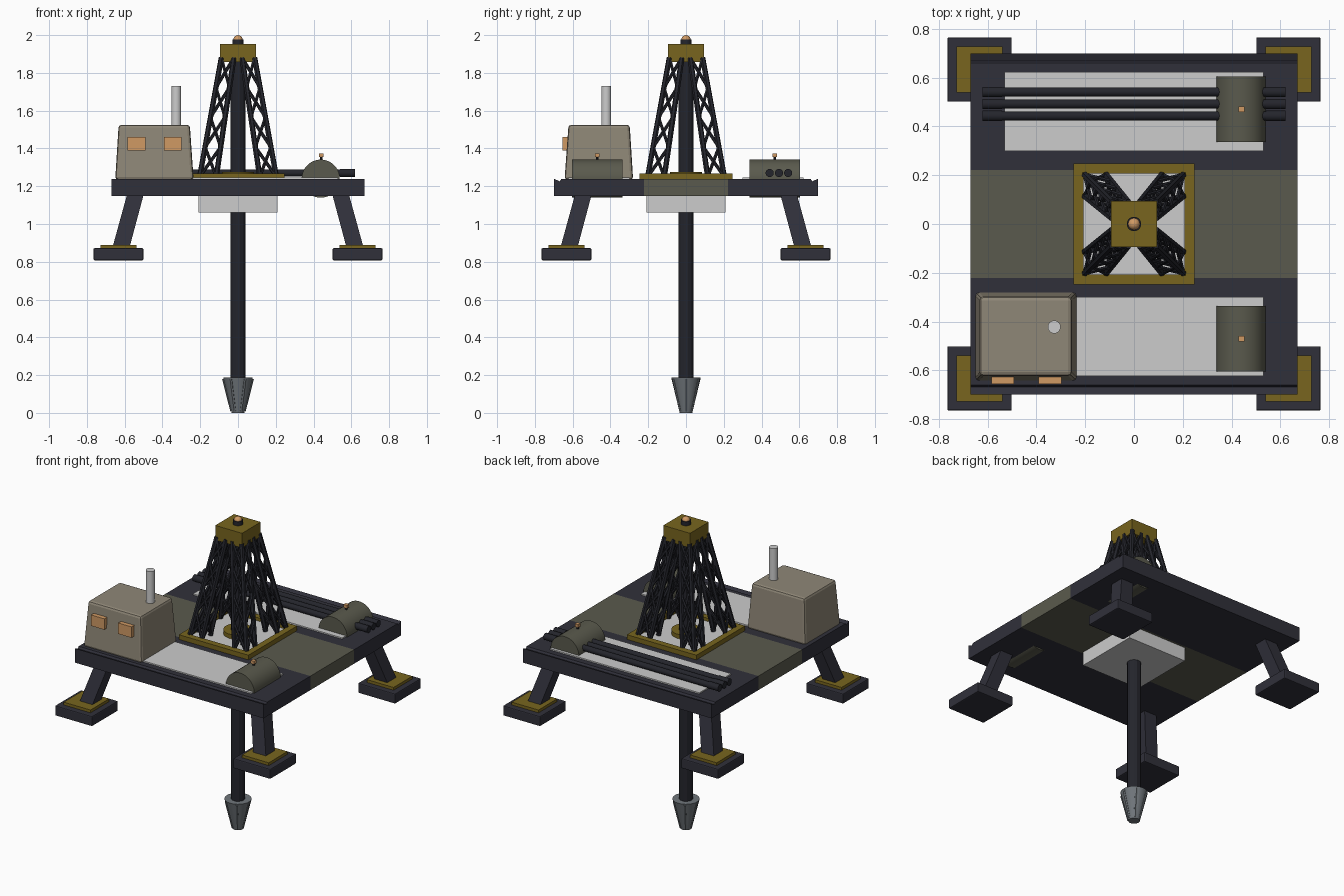
import bpy, bmesh, math
from mathutils import Vector

if "Cube" in bpy.data.objects:
    bpy.data.objects.remove(bpy.data.objects["Cube"])

def material(name, rgb):
    m = bpy.data.materials.new(name)
    lin = [((c / 255 + 0.055) / 1.055) ** 2.4 for c in rgb]
    m.diffuse_color = (*lin, 1)
    m.use_nodes = True
    m.node_tree.nodes["Principled BSDF"].inputs["Base Color"].default_value = m.diffuse_color
    return m

NAVY = material("navy steel", (48, 48, 58))
BLACK = material("black steel", (36, 37, 44))
OLIVE = material("olive grey", (90, 90, 77))
WHITE = material("light grey", (204, 204, 204))
GOLD = material("dark gold", (120, 101, 30))
TAN = material("cabin tan", (143, 135, 119))
ORANGE = material("lamp orange", (208, 154, 100))
METAL = material("bit metal", (112, 118, 123))

def finish(bm, name, mat, bevel=0, smooth=False):
    bmesh.ops.recalc_face_normals(bm, faces=bm.faces)
    me = bpy.data.meshes.new(name)
    bm.to_mesh(me)
    bm.free()
    me.materials.append(mat)
    ob = bpy.data.objects.new(name, me)
    bpy.context.collection.objects.link(ob)
    if bevel:
        b = ob.modifiers.new("bevel", 'BEVEL')
        b.width, b.segments = bevel, 2
    if smooth:
        bpy.ops.object.select_all(action='DESELECT')
        ob.select_set(True)
        bpy.context.view_layer.objects.active = ob
        bpy.ops.object.shade_smooth_by_angle(angle=math.radians(35))
    return ob

def loft(bm, rings):
    """Skin equal-length rings of points and cap both ends."""
    vs = [[bm.verts.new(p) for p in r] for r in rings]
    n = len(vs[0])
    for a, b in zip(vs, vs[1:]):
        for i in range(n):
            bm.faces.new((a[i], a[(i + 1) % n], b[(i + 1) % n], b[i]))
    bm.faces.new(vs[0][::-1])
    bm.faces.new(vs[-1])

def rect(x0, x1, y0, y1, z):
    return [(x0, y0, z), (x1, y0, z), (x1, y1, z), (x0, y1, z)]

def box(name, mat, x0, x1, y0, y1, z0, z1, bevel=0, top=None):
    bm = bmesh.new()
    loft(bm, [rect(x0, x1, y0, y1, z0), rect(*(top or (x0, x1, y0, y1)), z1)])
    return finish(bm, name, mat, bevel)

def rod(bm, p, q, r, n=6, r2=None):
    """Round bar from p to q."""
    p, q = Vector(p), Vector(q)
    rot = (q - p).to_track_quat('Z', 'Y')
    def ring(c, rad):
        return [c + rot @ Vector((rad * math.cos(t), rad * math.sin(t), 0))
                for t in (math.tau * (i + .5) / n for i in range(n))]
    loft(bm, [ring(p, r), ring(q, r if r2 is None else r2)])

def cyl(name, mat, p, q, r, n=16, r2=None, smooth=True):
    bm = bmesh.new()
    rod(bm, p, q, r, n, r2)
    return finish(bm, name, mat, smooth=smooth)

# Deck: olive centre strip, dark side sections with a shallow edge channel
box("deck_centre", OLIVE, -.67, .67, -.222, .222, 1.148, 1.238)
for s, side in ((-1, "front"), (1, "back")):
    prof = [(.222, 1.148), (.698, 1.148), (.698, 1.239), (.668, 1.226), (.66, 1.238), (.222, 1.238)]
    bm = bmesh.new()
    loft(bm, [[(x, s * y, z) for y, z in prof] for x in (-.67, .67)])
    finish(bm, side + "_deck", NAVY)
    y0, y1 = sorted((s * .30, s * .622))
    box(side + "_deck_plate", WHITE, -.53, .53, y0, y1, 1.235, 1.246)
    # Horizontal tank sunk half way into the deck, with a lamp on top
    cyl(side + "_tank", OLIVE, (.438, s * .337, 1.24), (.438, s * .604, 1.24), .101, 32)
    cyl(side + "_lamp_neck", BLACK, (.44, s * .47, 1.33), (.44, s * .47, 1.356), .007, 8)
    box(side + "_tank_lamp", ORANGE, .428, .452, s * .47 - .012, s * .47 + .012, 1.354, 1.373)

# Landing legs with gold plates and foot pads
for sx in (-1, 1):
    for sy in (-1, 1):
        tag = ("left" if sx < 0 else "right") + ("_front" if sy < 0 else "_back")
        def sq(c, h):
            return (sx * c - h, sx * c + h, sy * c - h, sy * c + h)
        box(tag + "_foot", NAVY, *sq(.633, .132), .808, .872, .006)
        box(tag + "_foot_plate", GOLD, *sq(.633, .095), .87, .89)
        box(tag + "_leg", NAVY, *sq(.617, .045), .885, 1.15, 0, sq(.545, .044))

# Well housing, gold frame and rotary table
box("well_housing", WHITE, -.21, .21, -.21, .21, 1.06, 1.248)
for s, tag in ((-1, "a"), (1, "b")):
    lo, hi = sorted((s * .207, s * .247))
    box("frame_x_" + tag, GOLD, -.247, .247, lo, hi, 1.236, 1.268)
    box("frame_y_" + tag, GOLD, lo, hi, -.207, .207, 1.236, 1.268)
cyl("rotary_table", GOLD, (0, 0, 1.24), (0, 0, 1.275), .085, 24)

# Derrick: four tapered lattice legs leaning to the crown
Z0, Z1, PANELS = 1.25, 1.88, 4
for sx in (-1, 1):
    for sy in (-1, 1):
        bm = bmesh.new()
        def chord(i, t):
            a, b = ((0, 0), (1, 0), (1, 1), (0, 1))[i % 4]
            lo, hi = .115 + (.022 - .115) * t, .203 + (.088 - .203) * t
            return (sx * (hi if a else lo), sy * (hi if b else lo), Z0 + (Z1 - Z0) * t)
        for i in range(4):
            rod(bm, chord(i, 0), chord(i, 1), .0145)
            for k in range(PANELS):
                t0, t1 = k / PANELS, (k + 1) / PANELS
                rod(bm, chord(i, t0), chord(i + 1, t1), .009)
                rod(bm, chord(i + 1, t0), chord(i, t1), .009)
        finish(bm, "derrick_leg_%s%s" % ("l" if sx < 0 else "r", "f" if sy < 0 else "b"), BLACK)

# Crown block with beacon
box("crown_block", GOLD, -.095, .095, -.095, .095, 1.858, 1.952)
cyl("beacon_base", BLACK, (0, 0, 1.95), (0, 0, 1.978), .03, 16)
bm = bmesh.new()
bmesh.ops.create_uvsphere(bm, u_segments=16, v_segments=8, radius=.025)
bmesh.ops.translate(bm, verts=bm.verts, vec=(0, 0, 1.975))
finish(bm, "beacon", ORANGE, smooth=True)

# Drill string and bit with raised cutting blades
cyl("drill_string", BLACK, (0, 0, .16), (0, 0, 1.87), .041, 12, smooth=False)
cyl("drill_bit", METAL, (0, 0, 0), (0, 0, .188), .034, 16, .08)
bm = bmesh.new()
for i in range(6):
    a = math.tau * i / 6
    c, s = math.cos(a), math.sin(a)
    rod(bm, (.033 * c, .033 * s, .01), (.076 * c, .076 * s, .18), .008)
finish(bm, "bit_blades", METAL)

# Stored drill pipes with thicker joints at the ends
for i, y in enumerate((.443, .492, .541)):
    bm = bmesh.new()
    rod(bm, (-.62, y, 1.27), (.62, y, 1.27), .019, 12)
    for x in (-.62, .54):
        rod(bm, (x, y, 1.27), (x + .08, y, 1.27), .022, 12)
    finish(bm, "stored_pipe_%d" % (i + 1), BLACK, smooth=True)

# Cabin with windows and exhaust stack
box("cabin", TAN, -.65, -.235, -.643, -.28, 1.235, 1.525, .015, (-.632, -.255, -.622, -.298))
for i, x in enumerate((-.538, -.345)):
    box("cabin_window_%d" % (i + 1), ORANGE, x - .047, x + .047, -.655, -.62, 1.39, 1.46)
cyl("exhaust_stack", WHITE, (-.327, -.422, 1.5), (-.327, -.422, 1.73), .027, 12)
